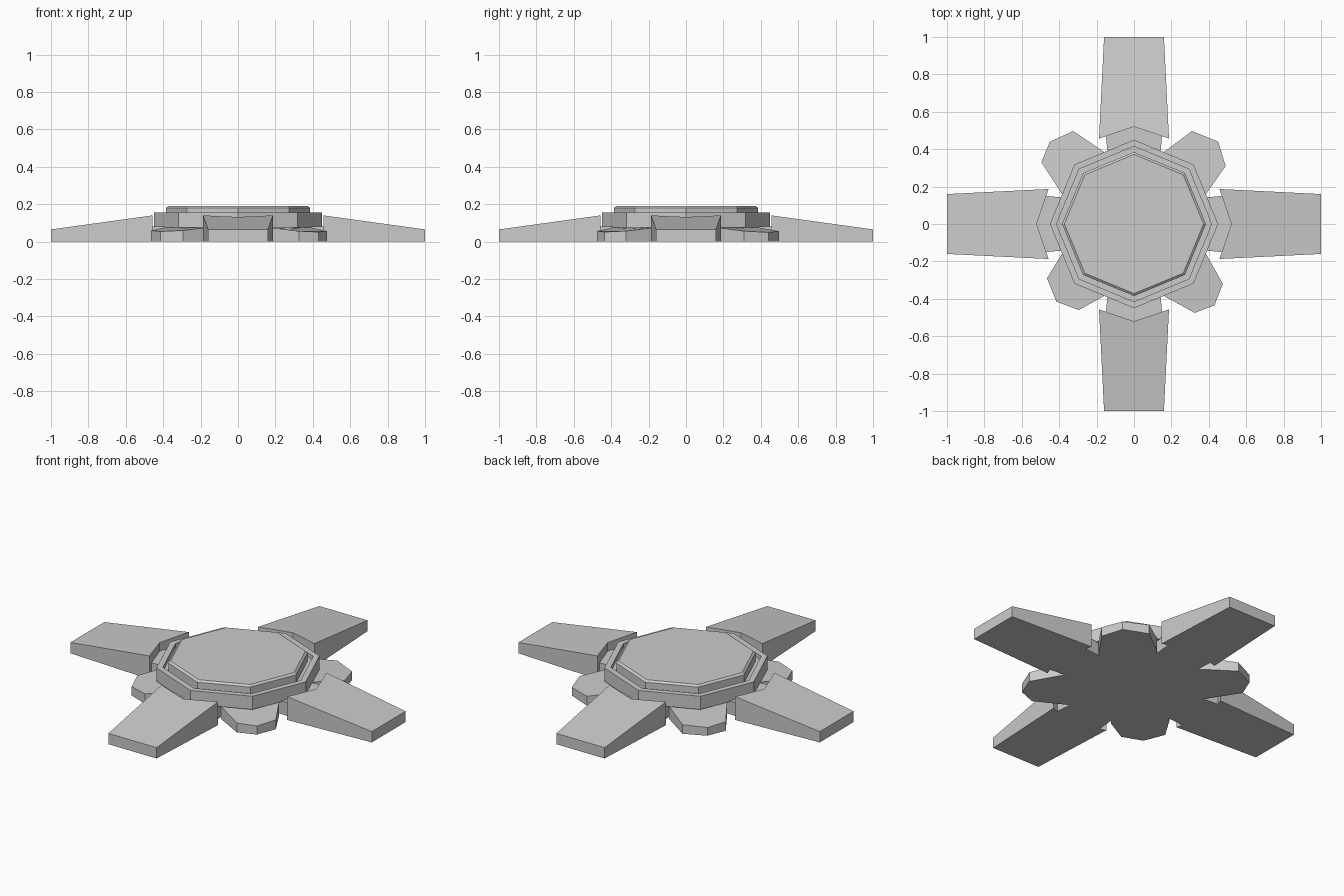
import bpy, bmesh, math
from mathutils import Matrix

if "Cube" in bpy.data.objects:
    bpy.data.objects.remove(bpy.data.objects["Cube"])


def add_mesh(name, verts, faces, angle=0.0):
    me = bpy.data.meshes.new(name)
    me.from_pydata(verts, [], faces)
    me.transform(Matrix.Rotation(angle, 4, 'Z'))
    bm = bmesh.new()
    bm.from_mesh(me)
    bmesh.ops.recalc_face_normals(bm, faces=bm.faces)
    bm.to_mesh(me)
    bm.free()
    ob = bpy.data.objects.new(name, me)
    bpy.context.collection.objects.link(ob)
    return ob


def prism(name, outline, height, angle=0.0):
    """Solid standing on z = 0 with a top given by height(x, y)."""
    n = len(outline)
    verts = [(x, y, 0) for x, y in outline] + [(x, y, height(x, y)) for x, y in outline]
    faces = [list(range(n)), list(range(n, 2 * n))]
    faces += [(i, (i + 1) % n, n + (i + 1) % n, n + i) for i in range(n)]
    return add_mesh(name, verts, faces, angle)


def octagon_turn(name, profile):
    """Eight-sided solid from a (radius, z) profile, bottom to top."""
    verts = [(r * math.cos(i * math.pi / 4), r * math.sin(i * math.pi / 4), z)
             for r, z in profile for i in range(8)]
    rows = len(profile)
    faces = [list(range(8)), list(range(8 * rows - 8, 8 * rows))]
    for k in range(rows - 1):
        for i in range(8):
            j = (i + 1) % 8
            faces.append((k * 8 + i, k * 8 + j, k * 8 + 8 + j, k * 8 + 8 + i))
    return add_mesh(name, verts, faces)


# Central body: base, overhanging rim, groove and raised lid
octagon_turn("central_body", [(0.42, 0), (0.42, 0.075), (0.45, 0.075), (0.45, 0.155),
                              (0.415, 0.155), (0.415, 0.13), (0.385, 0.13),
                              (0.385, 0.18), (0.372, 0.19)])

# Four sloping arms with a pointed inner notch, and their narrow connectors
arm = [(0.52, 0), (0.457, -0.187), (1.0, -0.16), (1.0, 0.16), (0.457, 0.187)]
link = [(0.36, -0.14), (0.53, -0.155), (0.53, 0.155), (0.36, 0.14)]
for k in range(4):
    a = k * math.pi / 2
    prism(f"arm_{k}", arm, lambda x, y: 0.065 + (1 - x) * 0.138, a)
    prism(f"arm_connector_{k}", link, lambda x, y: 0.08, a)

# Four diagonal pads, slightly uneven, sloping outwards
pads = {
    (1, 1): [(0.49, 0.31), (0.45, 0.44), (0.31, 0.497)],
    (-1, 1): [(0.495, 0.33), (0.45, 0.44), (0.325, 0.497)],
    (-1, -1): [(0.465, 0.29), (0.415, 0.415), (0.295, 0.46)],
    (1, -1): [(0.475, 0.32), (0.43, 0.435), (0.325, 0.475)],
}
for k, ((sx, sy), tip) in enumerate(pads.items()):
    outline = [(0.32, 0.1), (0.385, 0.16)] + tip + [(0.16, 0.385), (0.1, 0.32)]
    outline = [(sx * x, sy * y) for x, y in outline]
    prism(f"diagonal_pad_{k}", outline,
          lambda x, y: min(0.076, 0.076 - ((abs(x) + abs(y)) / math.sqrt(2) - 0.386) * 0.11))
